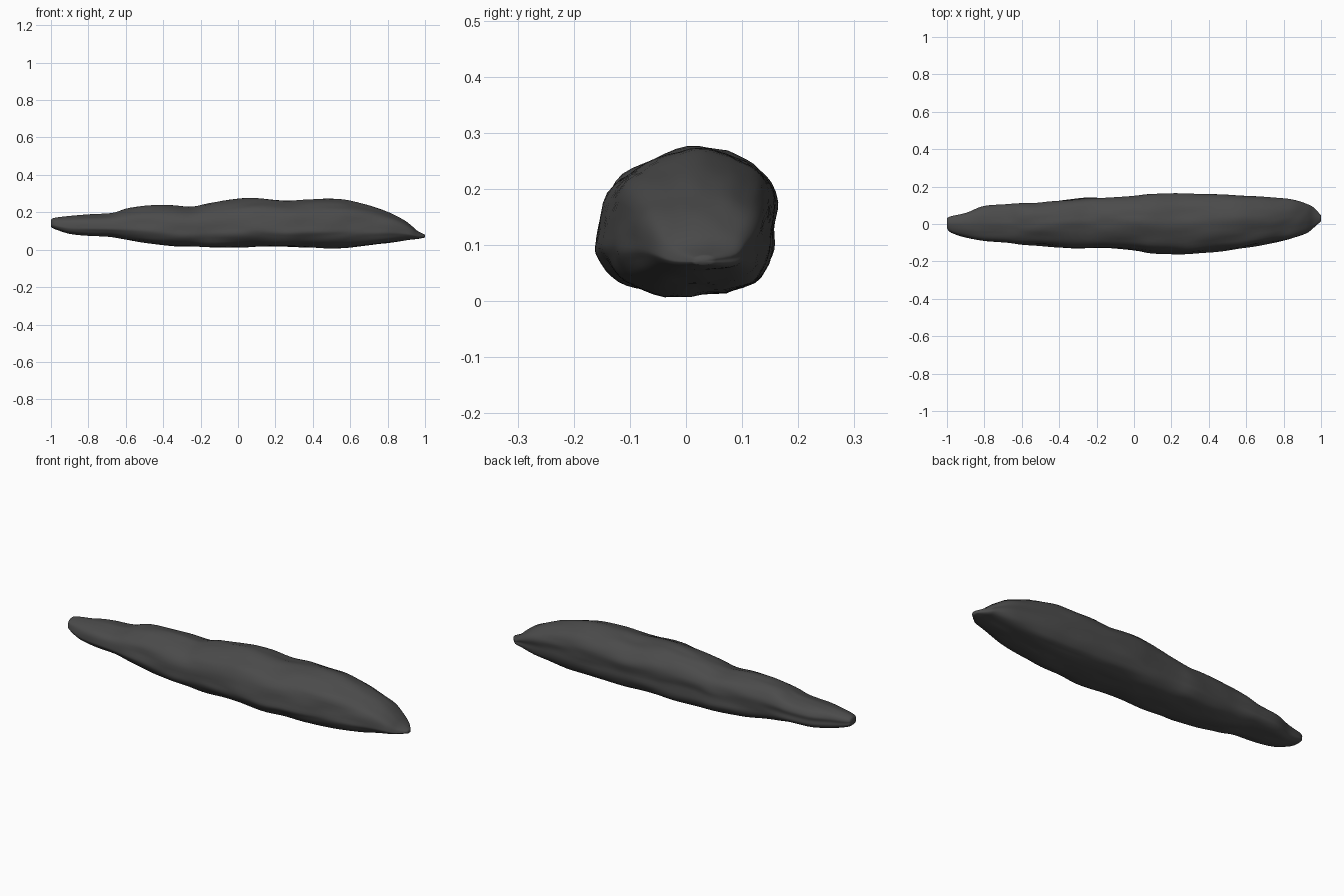
import bpy, bmesh
from mathutils import Vector, noise

default = bpy.data.objects.get("Cube")
if default:
    bpy.data.objects.remove(default, do_unlink=True)

# Stations along the length, in hundredths: x, bottom, top, front, back
STATIONS = [
    (-100, 12.5, 16, -2, 3), (-98, 11, 17, -4.5, 4), (-90, 8.5, 18, -7, 6),
    (-80, 7.5, 19, -9, 9.5), (-68, 7, 19.5, -10, 10.5), (-60, 5.5, 22, -11, 11),
    (-50, 4, 23.5, -11.5, 11.5), (-35, 2, 23.5, -13, 13), (-24, 2, 23, -13, 14),
    (-15, 1.5, 25, -13, 14), (0, 1.3, 27, -14, 15), (10, 1.8, 27.3, -15.5, 16),
    (25, 1.5, 26, -16, 16), (37, 1.5, 27, -15, 16), (50, 1, 26.8, -14, 15.5),
    (60, 1.5, 26, -12.5, 15), (75, 3, 22, -10, 14), (85, 4.5, 18, -7.5, 13),
    (92, 5.5, 13.5, -5, 11), (96, 5.8, 10, -2, 9), (100, 6.5, 8, 1.5, 4.5),
]
# Rounded, slightly slanted cross-section in tenths of the half width and height
SECTION = [(-10, -2), (-8.7, 4.5), (-5, 8), (0, 10), (4.5, 9.4), (8.3, 7), (10, 3),
           (9.7, -1), (9.7, -5), (7.6, -8.5), (3, -9.8), (-3, -10), (-7.5, -8.3), (-9.7, -5)]
STEPS = 4


def smooth_between(p0, p1, p2, p3, t):
    """Smooth interpolation from p1 to p2."""
    return [(2 * b + (c - a) * t + (2 * a - 5 * b + 4 * c - d) * t ** 2
             + (3 * b - a - 3 * c + d) * t ** 3) / 2
            for a, b, c, d in zip(p0, p1, p2, p3)]


def refine(points, closed):
    n = len(points)
    pick = (lambda i: points[i % n]) if closed else (lambda i: points[max(0, min(i, n - 1))])
    spans = n if closed else n - 1
    out = [smooth_between(*(pick(i + k) for k in (-1, 0, 1, 2)), s / STEPS)
           for i in range(spans) for s in range(STEPS)]
    return out if closed else out + [list(points[-1])]


# Body skin: rings lofted along x with stretched lumps
bm = bmesh.new()
section = refine(SECTION, True)
rings = []
for x, low, high, front, back in refine(STATIONS, False):
    middle = Vector((x, (front + back) / 2, (low + high) / 2)) / 100
    half_y, half_z = (back - front) / 200, (high - low) / 200
    ring = []
    for u, v in section:
        offset = Vector((0, u / 10 * half_y, v / 10 * half_z))
        p = middle + offset
        lump = noise.noise(Vector((p.x * 6, p.y * 17, p.z * 17)))
        ridge = noise.noise(Vector((p.x * 4 + 9, p.y * 34, p.z * 34)))
        amount = min(1, half_z * 12)
        p += offset.normalized() * (lump * 0.006 + ridge * 0.003) * amount
        p.z = max(p.z, 0)
        ring.append(bm.verts.new(p))
    rings.append(ring)

count = len(section)
for a, b in zip(rings, rings[1:]):
    for i in range(count):
        j = (i + 1) % count
        bm.faces.new((a[i], a[j], b[j], b[i]))

# Rounded end caps
for ring in (rings[0], rings[-1]):
    centre = bm.verts.new(sum((v.co for v in ring), Vector()) / count)
    for i in range(count):
        bm.faces.new((ring[i], ring[(i + 1) % count], centre))
bmesh.ops.recalc_face_normals(bm, faces=bm.faces)

mesh = bpy.data.meshes.new("elongated_rock")
bm.to_mesh(mesh)
bm.free()
rock = bpy.data.objects.new("elongated_rock", mesh)
bpy.context.collection.objects.link(rock)

# Dark grey stone
stone = bpy.data.materials.new("dark grey stone")
stone.use_nodes = True
colour = (0.07, 0.07, 0.07, 1)
stone.diffuse_color = colour
shader = next(n for n in stone.node_tree.nodes if n.type == "BSDF_PRINCIPLED")
shader.inputs["Base Color"].default_value = colour
mesh.materials.append(stone)

bpy.ops.object.select_all(action="DESELECT")
rock.select_set(True)
bpy.context.view_layer.objects.active = rock
bpy.ops.object.shade_smooth()
